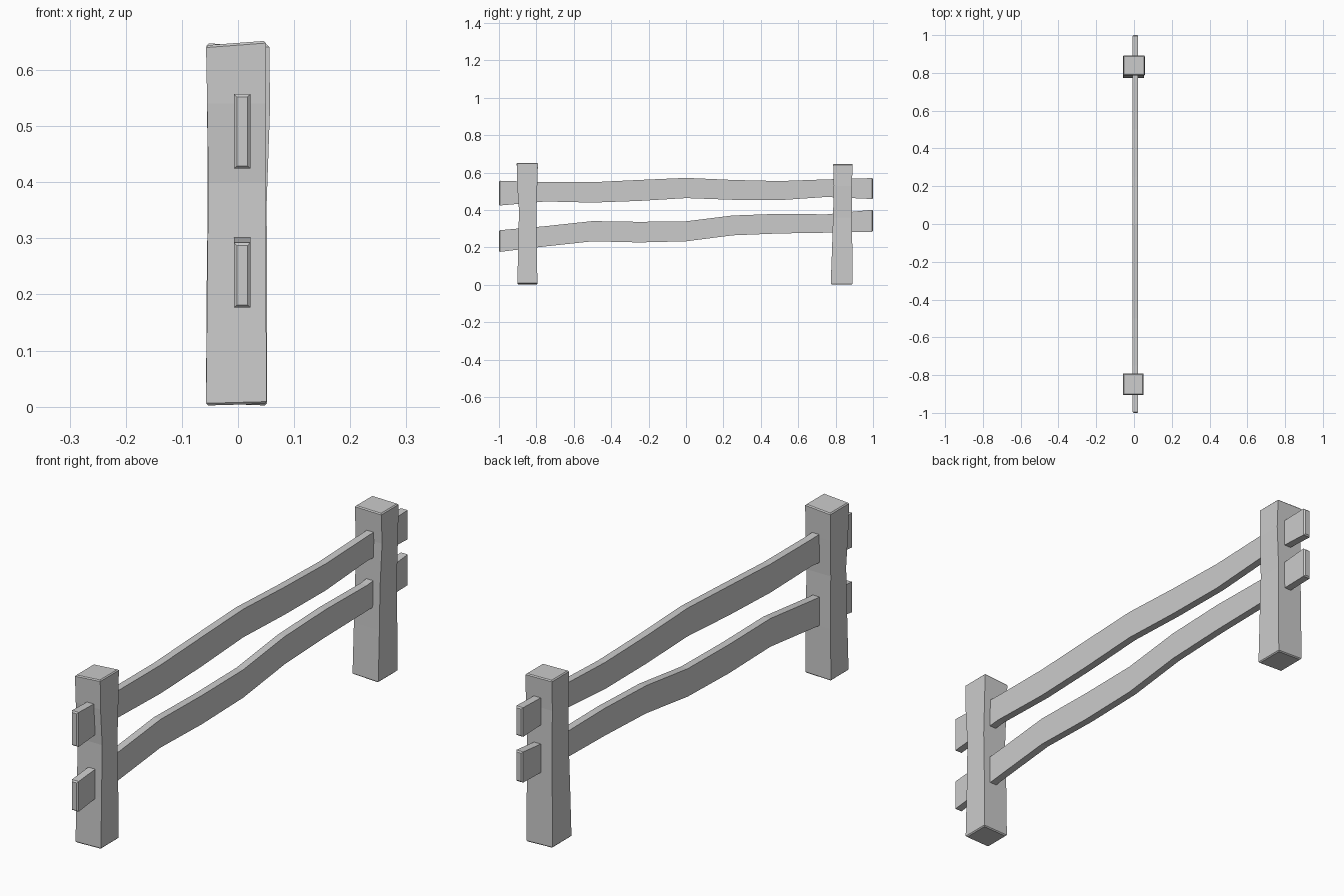
import bpy, bmesh


def loft(name, rings, bevel):
    """Join four-cornered rings into a closed, lightly chamfered beam."""
    bm = bmesh.new()
    loops = [[bm.verts.new(p) for p in ring] for ring in rings]
    for a, b in zip(loops, loops[1:]):
        for i in range(4):
            j = (i + 1) % 4
            bm.faces.new((a[i], a[j], b[j], b[i]))
    caps = [bm.faces.new(loops[0]), bm.faces.new(loops[-1])]
    bmesh.ops.recalc_face_normals(bm, faces=bm.faces[:])
    # Chamfer only the cut ends
    edges = list({e for f in caps for e in f.edges})
    bmesh.ops.bevel(bm, geom=edges, offset=bevel, segments=1, affect='EDGES')
    mesh = bpy.data.meshes.new(name)
    bm.to_mesh(mesh)
    bm.free()
    obj = bpy.data.objects.new(name, mesh)
    bpy.context.collection.objects.link(obj)


def post(name, sections):
    # Section: z, x range, y range, rise of the cut towards +x
    loft(name, [[(x0, y0, z), (x1, y0, z + s), (x1, y1, z + s), (x0, y1, z)]
                for z, x0, x1, y0, y1, s in sections], 0.004)


def rail(name, sections):
    # Section: y, bottom z, top z
    x0, x1 = -0.007, 0.022
    loft(name, [[(x0, y, a), (x1, y, a), (x1, y, b), (x0, y, b)]
                for y, a, b in sections], 0.005)


# Uneven posts
post("front_post", [
    (0.002, -0.057, 0.051, -0.902, -0.795, 0.003),
    (0.20, -0.055, 0.050, -0.897, -0.796, 0),
    (0.40, -0.053, 0.050, -0.893, -0.800, 0),
    (0.54, -0.055, 0.050, -0.903, -0.795, 0),
    (0.644, -0.057, 0.050, -0.905, -0.792, 0.008)])
post("back_post", [
    (0.006, -0.057, 0.052, 0.774, 0.890, -0.004),
    (0.20, -0.056, 0.052, 0.781, 0.889, 0),
    (0.36, -0.054, 0.051, 0.786, 0.888, 0),
    (0.53, -0.055, 0.057, 0.790, 0.887, 0),
    (0.647, -0.056, 0.056, 0.787, 0.891, -0.002)])

# Wavy rails running through both posts
rail("upper_rail", [
    (-1, 0.424, 0.557), (-0.75, 0.446, 0.549), (-0.5, 0.440, 0.549),
    (-0.25, 0.449, 0.561), (0, 0.464, 0.572), (0.25, 0.455, 0.561),
    (0.5, 0.453, 0.555), (0.75, 0.470, 0.564), (1, 0.459, 0.571)])
rail("lower_rail", [
    (-1, 0.176, 0.292), (-0.75, 0.206, 0.314), (-0.5, 0.233, 0.341),
    (-0.25, 0.227, 0.337), (0, 0.233, 0.340), (0.25, 0.265, 0.371),
    (0.5, 0.275, 0.380), (0.75, 0.279, 0.377), (1, 0.284, 0.402)])
